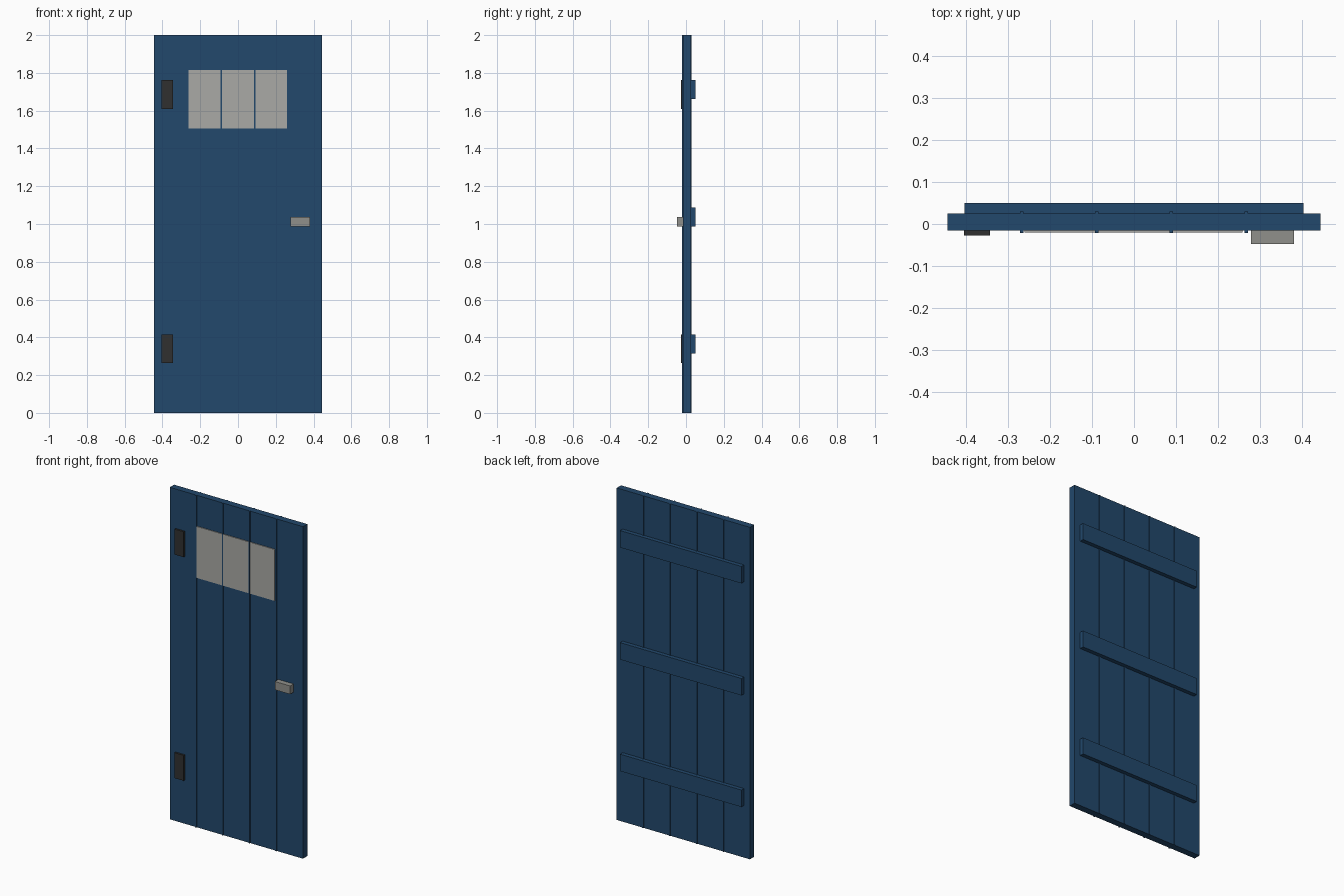
import bpy
import bmesh
from mathutils import Vector

if "Cube" in bpy.data.objects:
    bpy.data.objects.remove(bpy.data.objects["Cube"])


def material(name, rgb):
    m = bpy.data.materials.new(name)
    m.diffuse_color = (*rgb, 1)
    m.use_nodes = True
    m.node_tree.nodes["Principled BSDF"].inputs["Base Color"].default_value = m.diffuse_color
    return m


BLUE = material("blue_paint", (0.016, 0.065, 0.15))
IRON = material("dark_iron", (0.03, 0.03, 0.03))
STEEL = material("handle_metal", (0.28, 0.28, 0.26))
GLASS = material("pale_glass", (0.40, 0.40, 0.38))


def box(name, x, y, z, mat):
    """Box spanning the given (min, max) ranges."""
    bm = bmesh.new()
    bmesh.ops.create_cube(bm, size=1)
    size = Vector([r[1] - r[0] for r in (x, y, z)])
    bmesh.ops.scale(bm, vec=size, verts=bm.verts)
    mesh = bpy.data.meshes.new(name)
    bm.to_mesh(mesh)
    bm.free()
    mesh.materials.append(mat)
    ob = bpy.data.objects.new(name, mesh)
    ob.location = [(r[0] + r[1]) / 2 for r in (x, y, z)]
    bpy.context.collection.objects.link(ob)
    return ob


FRONT, BACK = -0.0155, 0.0255

# Door slab
box("door_slab", (-0.444, 0.444), (FRONT, BACK), (0, 2), BLUE)

# Thin strips marking the plank joints, proud on both faces
for i in range(4):
    cx = (i - 1.5) * 0.178
    box(f"plank_joint_{i + 1}", (cx - 0.004, cx + 0.004),
        (-0.0212, 0.0295), (0, 2), BLUE)

# Window pane on the front
box("window_pane", (-0.261, 0.259), (-0.0207, FRONT + 0.002), (1.505, 1.815), GLASS)

# Cross battens on the back
for name, top in (("lower", 0.416), ("middle", 1.088), ("upper", 1.763)):
    box(f"{name}_batten", (-0.404, 0.404), (BACK - 0.002, 0.05),
        (top - 0.102, top), BLUE)

# Hinge plates on the front
for name, top in (("lower", 0.416), ("upper", 1.763)):
    box(f"{name}_hinge", (-0.405, -0.343), (-0.027, FRONT + 0.002),
        (top - 0.153, top), IRON)

# Door handle
box("handle", (0.279, 0.381), (-0.048, FRONT + 0.002), (0.986, 1.036), STEEL)
